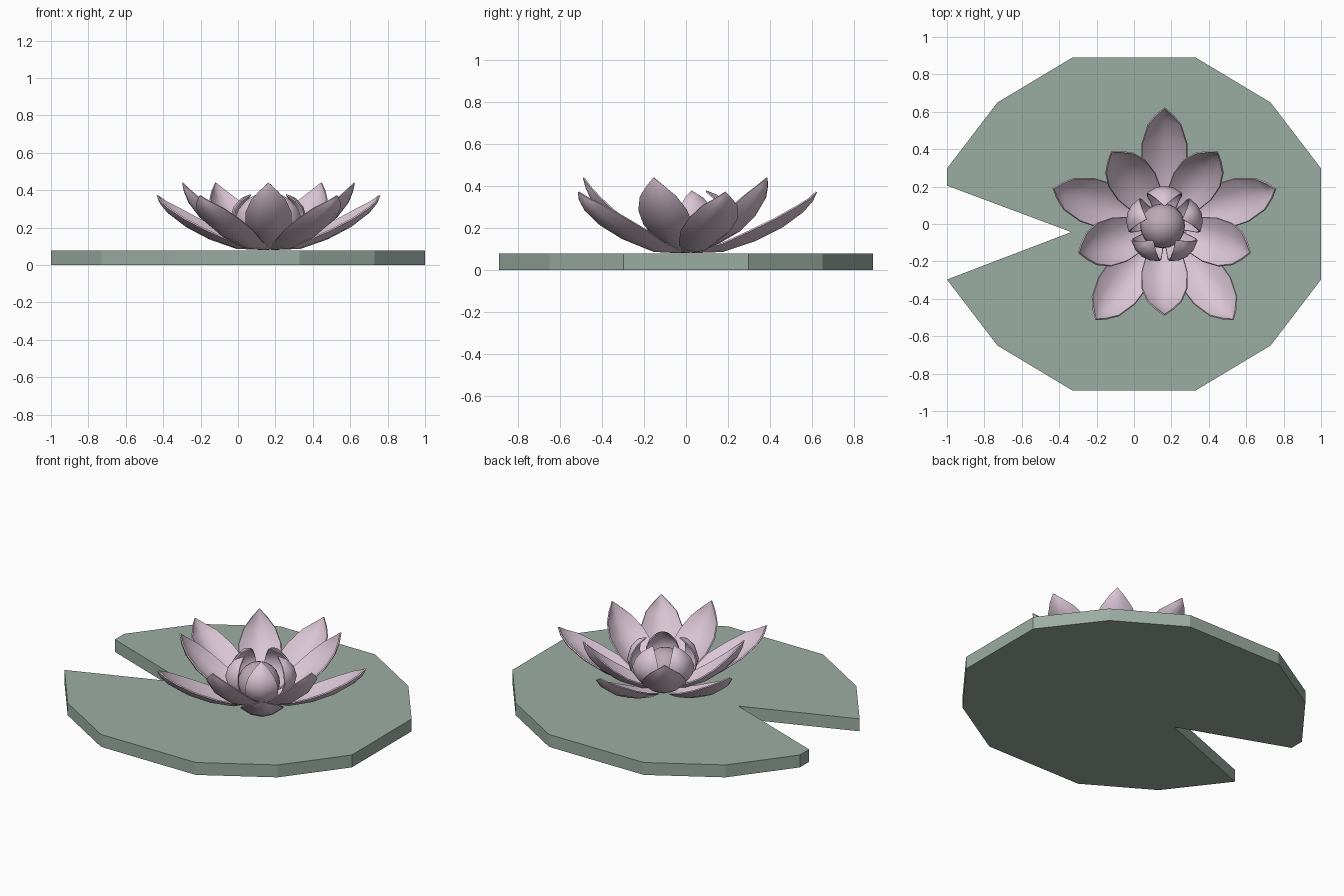
import bpy, bmesh, math

if "Cube" in bpy.data.objects:
    bpy.data.objects.remove(bpy.data.objects["Cube"])

CX, CY = 0.163, -0.005   # flower centre


def material(name, rgb):
    m = bpy.data.materials.new(name)
    m.diffuse_color = (*rgb, 1)
    m.use_nodes = True
    m.node_tree.nodes["Principled BSDF"].inputs["Base Color"].default_value = m.diffuse_color
    return m


green = material("leaf_green", (0.33, 0.42, 0.36))
pink = material("petal_pink", (0.70, 0.56, 0.66))
mauve = material("centre_mauve", (0.50, 0.40, 0.46))


def finish(name, bm, mat):
    bmesh.ops.recalc_face_normals(bm, faces=bm.faces)
    me = bpy.data.meshes.new(name)
    bm.to_mesh(me)
    bm.free()
    me.materials.append(mat)
    ob = bpy.data.objects.new(name, me)
    bpy.context.collection.objects.link(ob)
    return ob


# Lily pad: faceted outline with a notch on the left
half = [(-1, 0.297), (-0.73, 0.65), (-0.33, 0.89)]
outline = half + [(-x, y) for x, y in reversed(half)]
outline += [(-x, -y) for x, y in half] + [(x, -y) for x, y in reversed(half)]
outline += [(-0.335, -0.043), (-1, 0.205)]
bm = bmesh.new()
face = bm.faces.new([bm.verts.new((x, y, 0)) for x, y in outline])
ext = bmesh.ops.extrude_face_region(bm, geom=[face])
bmesh.ops.translate(bm, vec=(0, 0, 0.078),
                    verts=[v for v in ext["geom"] if isinstance(v, bmesh.types.BMVert)])
bmesh.ops.triangulate(bm, faces=[f for f in bm.faces if len(f.verts) > 4])
finish("lily_pad", bm, green)


# Cupped petal swept along (radius, height, half width) stations
def petal(name, stations, angle, cup):
    bm = bmesh.new()
    ca, sa = math.cos(angle), math.sin(angle)
    n = len(stations)
    rows = []
    for i, (r, z, w) in enumerate(stations):
        a, b = stations[max(i - 1, 0)], stations[min(i + 1, n - 1)]
        dr, dz = b[0] - a[0], b[1] - a[1]
        d = math.hypot(dr, dz)
        row = []
        for t in ((0,) if w == 0 else (-1, -0.5, 0, 0.5, 1)):
            lift = cup * w * t * t
            rr, zz, s = r - lift * dz / d, z + lift * dr / d, w * t
            row.append(bm.verts.new((CX + rr * ca - s * sa, CY + rr * sa + s * ca, zz)))
        rows.append(row)
    for a, b in zip(rows, rows[1:]):
        for k in range(4):
            if len(b) == 1:
                bm.faces.new((a[k], a[k + 1], b[0]))
            else:
                bm.faces.new((a[k], a[k + 1], b[k + 1], b[k]))
    ob = finish(name, bm, pink)
    ob.data.shade_smooth()
    mod = ob.modifiers.new("thickness", "SOLIDIFY")
    mod.thickness = 0.008
    mod.offset = 0
    bpy.context.view_layer.objects.active = ob
    ob.select_set(True)
    bpy.ops.object.modifier_apply(modifier=mod.name)
    bpy.ops.object.shade_smooth_by_angle(angle=math.radians(50))
    ob.select_set(False)


# Three rings of five petals: low and wide, upright, closed inner bud
outer = [(0.03, 0.084, 0.04), (0.18, 0.09, 0.085), (0.33, 0.14, 0.122), (0.46, 0.205, 0.12),
         (0.56, 0.278, 0.088), (0.605, 0.33, 0.042), (0.625, 0.372, 0)]
middle = [(0.03, 0.086, 0.04), (0.15, 0.112, 0.09), (0.28, 0.175, 0.122), (0.375, 0.25, 0.12),
          (0.44, 0.33, 0.09), (0.468, 0.39, 0.046), (0.482, 0.44, 0)]
inner = [(0.04, 0.1, 0.035), (0.13, 0.125, 0.072), (0.185, 0.18, 0.092), (0.205, 0.25, 0.092),
         (0.187, 0.312, 0.075), (0.15, 0.355, 0.045), (0.10, 0.375, 0)]
for ring, stations, start, cup in (("outer", outer, 90, 0.42), ("middle", middle, 54, 0.42),
                                   ("inner", inner, 90, 0.4)):
    for i in range(5):
        petal(f"{ring}_petal_{i + 1}", stations, math.radians(start + 72 * i), cup)

# Rounded flower centre
bpy.ops.mesh.primitive_uv_sphere_add(segments=20, ring_count=12, radius=0.12,
                                     location=(CX - 0.01, CY - 0.005, 0.2))
centre = bpy.context.object
centre.name = "flower_centre"
centre.data.materials.append(mauve)
bpy.ops.object.shade_smooth()
